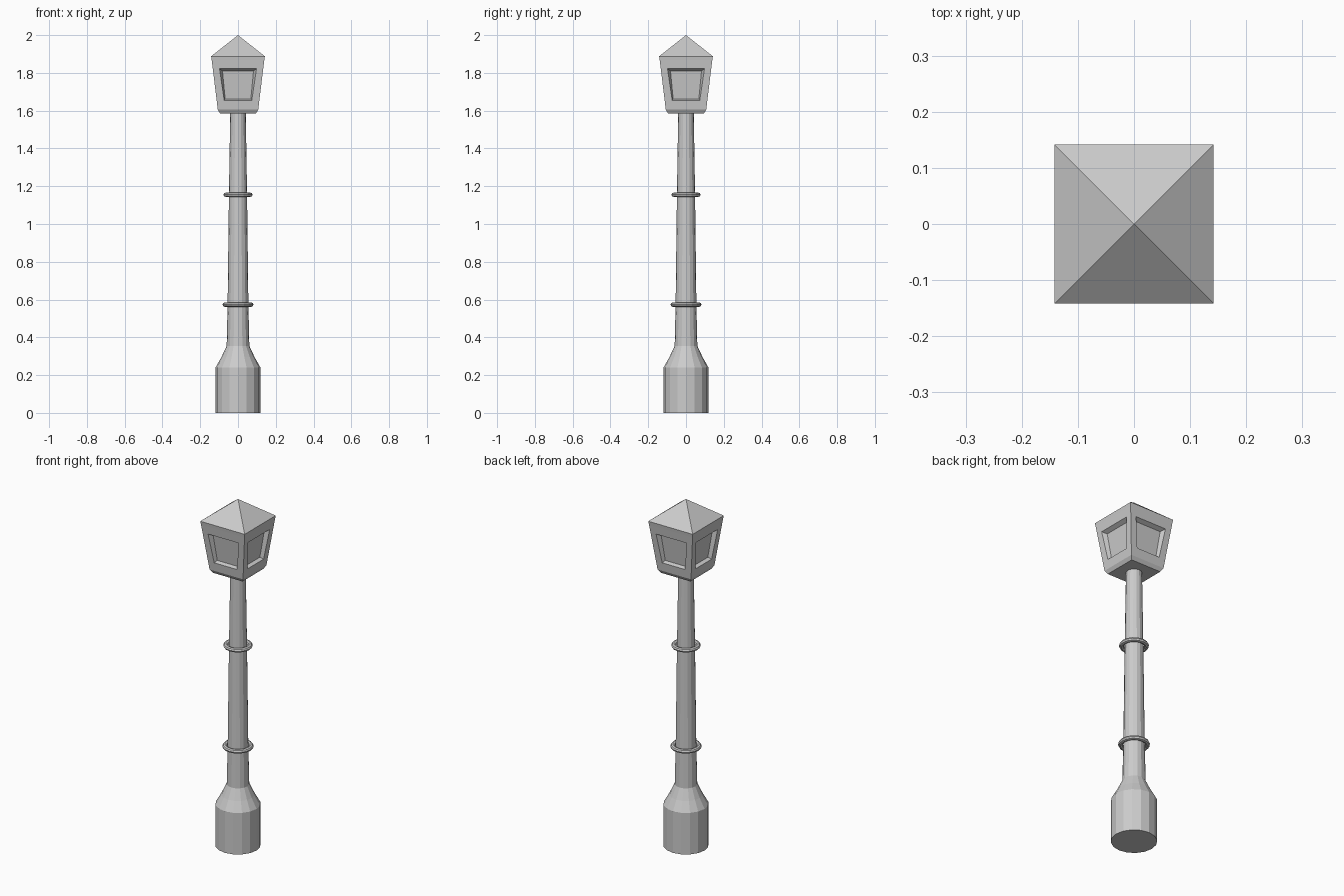
import bpy, bmesh, math
from mathutils import Vector

if "Cube" in bpy.data.objects:
    bpy.data.objects.remove(bpy.data.objects["Cube"])


def make_object(name, bm):
    bmesh.ops.recalc_face_normals(bm, faces=bm.faces[:])
    mesh = bpy.data.meshes.new(name)
    bm.to_mesh(mesh)
    bm.free()
    obj = bpy.data.objects.new(name, mesh)
    bpy.context.collection.objects.link(obj)
    return obj


def stack(name, profile, sides, turn=0.0):
    """Loft regular polygons (radius, z); radius 0 closes to a point."""
    bm = bmesh.new()
    rings = []
    for r, z in profile:
        n = 1 if r == 0 else sides
        rings.append([bm.verts.new((r * math.cos(turn + math.tau * i / sides),
                                    r * math.sin(turn + math.tau * i / sides), z))
                      for i in range(n)])
    for a, b in zip(rings, rings[1:]):
        for i in range(sides):
            j = (i + 1) % sides
            if len(b) == 1:
                bm.faces.new((a[i], a[j], b[0]))
            else:
                bm.faces.new((a[i], a[j], b[j], b[i]))
    for ring in (rings[0], rings[-1]):
        if len(ring) > 2:
            bm.faces.new(ring)
    return bm


# Post: wide foot, shoulder and tapering shaft
make_object("post", stack("post", [
    (0.119, 0), (0.119, 0.24), (0.088, 0.295), (0.060, 0.355),
    (0.055, 0.575), (0.048, 1.155), (0.041, 1.60)], 16))

# Collars around the shaft
for name, z, major in (("lower_collar", 0.573, 0.069), ("upper_collar", 1.155, 0.064)):
    bpy.ops.mesh.primitive_torus_add(location=(0, 0, z), major_radius=major,
                                     minor_radius=0.013, major_segments=16,
                                     minor_segments=8)
    collar = bpy.context.object
    collar.name = name
    collar.scale.z = 0.9

# Lantern: square body with pyramid roof
s = math.sqrt(2)
bm = stack("lantern", [(0.095 * s, 1.585), (0.107 * s, 1.605), (0.139 * s, 1.867),
                       (0.142 * s, 1.888), (0, 2.0)], 4, math.pi / 4)
bmesh.ops.recalc_face_normals(bm, faces=bm.faces[:])

# Recessed window in each large side face
sides = [f for f in bm.faces if len(f.verts) == 4
         and f.calc_area() > 0.04 and abs(f.normal.z) < 0.3]
for f in sides:
    n = f.normal.copy()
    out = Vector((n.x, n.y, 0)).normalized()
    across = Vector((-out.y, out.x, 0))
    bmesh.ops.inset_region(bm, faces=[f], thickness=0.03)
    for depth, top, bottom in ((0, (0.098, 1.822), (0.073, 1.655)),
                               (0.022, (0.082, 1.810), (0.068, 1.662))):
        if depth:
            bmesh.ops.inset_region(bm, faces=[f], thickness=0.005)
        mid = f.calc_center_median().z
        for v in f.verts:
            half, z = top if v.co.z > mid else bottom
            wall = 0.107 + (z - 1.605) / 0.262 * 0.032
            side = math.copysign(half, v.co.dot(across))
            v.co = out * (wall - depth) + across * side + Vector((0, 0, z))
make_object("lantern", bm)
